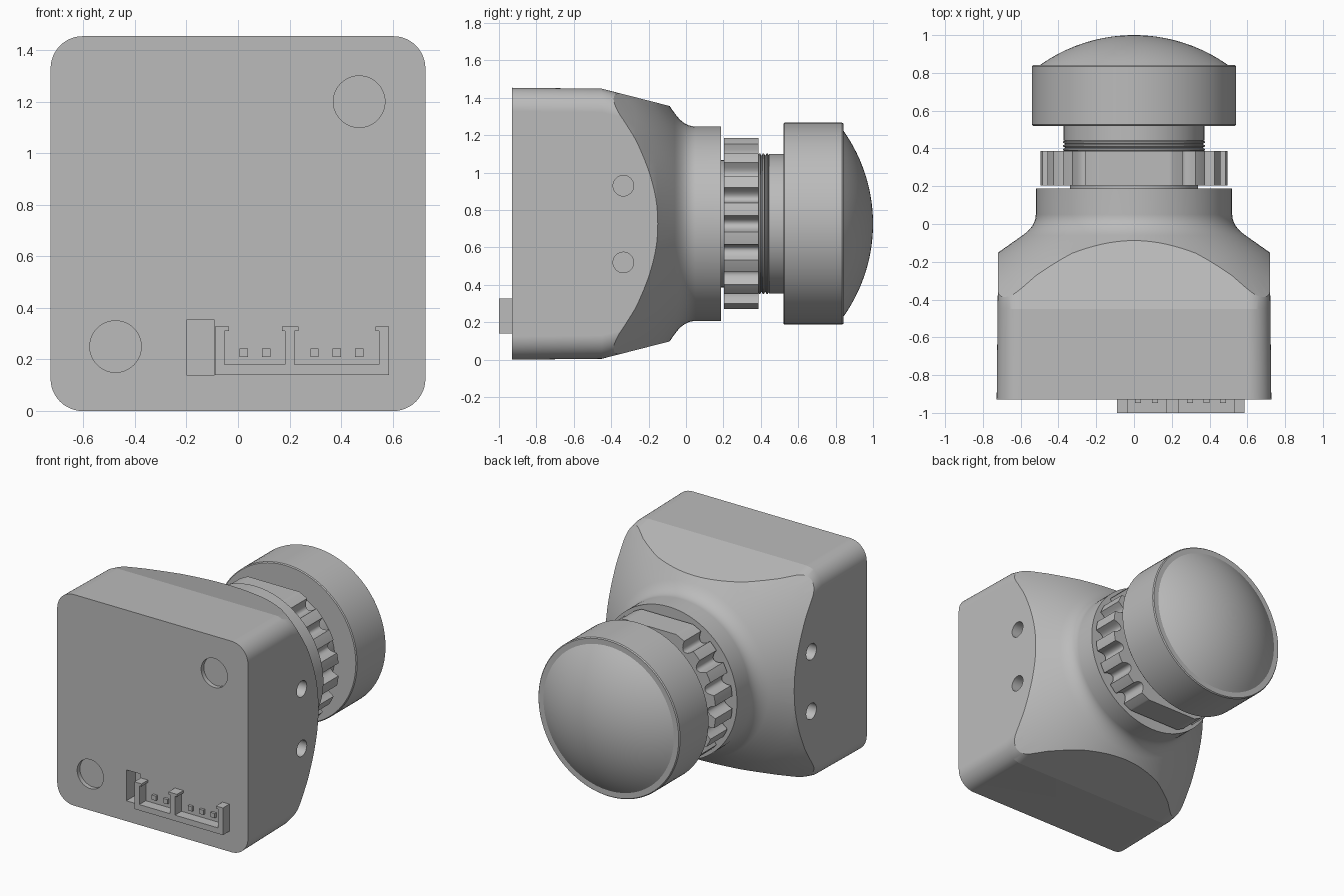
import bpy, bmesh, math
from mathutils import Vector

if "Cube" in bpy.data.objects:
    bpy.data.objects.remove(bpy.data.objects["Cube"])

AXIS = 0.727      # height of the lens axis
BACK = -0.93      # flat plate carrying the connector

grey = bpy.data.materials.new("plain grey")
grey.use_nodes = True
grey.diffuse_color = (0.5, 0.5, 0.5, 1)
grey.node_tree.nodes["Principled BSDF"].inputs["Base Color"].default_value = grey.diffuse_color


def loft(name, rings):
    """Skin closed rings of equal length and cap both ends."""
    bm = bmesh.new()
    loops = [[bm.verts.new(p) for p in ring] for ring in rings]
    for a, b in zip(loops, loops[1:]):
        for i in range(len(a)):
            j = (i + 1) % len(a)
            bm.faces.new((a[i], a[j], b[j], b[i]))
    bm.faces.new(loops[0])
    bm.faces.new(loops[-1])
    bmesh.ops.recalc_face_normals(bm, faces=bm.faces)
    mesh = bpy.data.meshes.new(name)
    bm.to_mesh(mesh)
    bm.free()
    mesh.materials.append(grey)
    obj = bpy.data.objects.new(name, mesh)
    bpy.context.collection.objects.link(obj)
    return obj


def ring(radius, y, x=0, z=AXIS, n=96):
    angles = [math.tau * i / n for i in range(n)]
    return [Vector((x + radius * math.cos(a), y, z + radius * math.sin(a))) for a in angles]


def lathe(name, profile):
    return loft(name, [ring(r, y) for y, r in profile])


def box(name, x0, x1, y0, y1, z0, z1):
    corners = [(x0, z0), (x1, z0), (x1, z1), (x0, z1)]
    return loft(name, [[(x, y, z) for x, z in corners] for y in (y0, y1)])


def rounded_rect(y, hx, hz, r=0.125, steps=12):
    pts = []
    for q, (sx, sz) in enumerate([(1, 1), (-1, 1), (-1, -1), (1, -1)]):
        for i in range(steps + 1):
            a = (q + i / steps) * math.pi / 2
            pts.append((sx * (hx - r) + r * math.cos(a), y,
                        AXIS + sz * (hz - r) + r * math.sin(a)))
    return pts


def activate(obj):
    bpy.ops.object.select_all(action='DESELECT')
    obj.select_set(True)
    bpy.context.view_layer.objects.active = obj


def boolean(target, tool, operation):
    activate(target)
    mod = target.modifiers.new("cut", 'BOOLEAN')
    mod.operation, mod.solver, mod.object = operation, 'EXACT', tool
    bpy.ops.object.modifier_apply(modifier=mod.name)
    bpy.data.objects.remove(tool)


def smooth(obj, degrees=30):
    activate(obj)
    bpy.ops.object.shade_smooth_by_angle(angle=math.radians(degrees))


# Housing: tapered rounded block trimmed by a turned shoulder and neck
housing = loft("housing", [rounded_rect(BACK, 0.727, 0.727),
                           rounded_rect(-0.45, 0.722, 0.722),
                           rounded_rect(0.3, 0.715, 0.53)])
shoulder = [(-1.1, 1.3), (-0.7, 1.22), (-0.4, 0.97), (-0.27, 0.85), (-0.155, 0.725)]
p0, p1, p2 = Vector((-0.06, 0.59)), Vector((-0.011, 0.52)), Vector((0.05, 0.52))
for i in range(11):
    t = i / 10
    shoulder.append(tuple(p0 * (1 - t) ** 2 + p1 * 2 * t * (1 - t) + p2 * t * t))
shoulder.append((0.187, 0.52))
boolean(housing, lathe("shoulder_trim", shoulder), 'INTERSECT')

# Shallow round recesses in the plate and a pocket beside the connector
for x, z in ((0.47, 1.2), (-0.475, 0.25)):
    cutter = loft("recess", [ring(0.1, y, x, z, 48) for y in (BACK - 0.1, BACK + 0.03)])
    boolean(housing, cutter, 'DIFFERENCE')
boolean(housing, box("pocket", -0.2, -0.091, BACK - 0.1, BACK + 0.1, 0.14, 0.353), 'DIFFERENCE')

# Mounting holes in both sides
for side in (-1, 1):
    for z in (0.93, 0.52):
        flat = ring(0.055, 0, -0.335, z, 32)
        cutter = loft("mount_hole", [[(side * x, p.x, p.z) for p in flat] for x in (0.52, 0.9)])
        boolean(housing, cutter, 'DIFFERENCE')
smooth(housing, 12)
weighted = housing.modifiers.new("even shading", 'WEIGHTED_NORMAL')
weighted.keep_sharp = True

# Connector: floor rail, three posts with lipped tops, and pins
FRONT, ROOT = -1.0, BACK + 0.01
box("connector_rail", -0.09, 0.585, FRONT, ROOT, 0.14, 0.18)
for x0, x1, lip0, lip1 in ((-0.09, -0.052, -0.09, -0.035),
                           (0.183, 0.22, 0.17, 0.235),
                           (0.547, 0.585, 0.533, 0.585)):
    box("connector_post", x0, x1, FRONT, ROOT, 0.18, 0.31)
    box("connector_lip", lip0, lip1, FRONT, ROOT, 0.31, 0.327)
for x in (0.022, 0.11, 0.297, 0.383, 0.47):
    box("connector_pin", x - 0.016, x + 0.016, BACK - 0.018, ROOT, 0.21, 0.242)

# Threaded lens stem
stem = [(0.15, 0.34), (0.3, 0.34), (0.3, 0.365)]
for y in (0.385, 0.405, 0.425):
    stem += [(y, 0.365), (y + 0.005, 0.376), (y + 0.012, 0.376), (y + 0.017, 0.365)]
stem += [(0.443, 0.373), (0.53, 0.373)]
smooth(lathe("lens_stem", stem))


# Locking ring: two flats, with scalloped grips on either side
def grip_radius(angle):
    r = min(0.497, 0.457 / max(abs(math.sin(angle)), 0.01))
    from_side = math.degrees(math.asin(math.sin(angle)))
    notch = round(from_side / 18)
    offset = abs(from_side - notch * 18) / 4.6
    if abs(notch) <= 3 and offset < 1:
        r -= 0.06 * math.sqrt(1 - offset ** 2)
    return r


grip = []
for i in range(360):
    a = math.tau * i / 360
    r = grip_radius(a)
    grip.append((r * math.cos(a), AXIS + r * math.sin(a)))
smooth(loft("locking_ring", [[(x, y, z) for x, z in grip] for y in (0.203, 0.387)]))

# Lens barrel and domed front glass
smooth(lathe("lens_barrel", [(0.52, 0.534), (0.526, 0.54), (0.835, 0.54), (0.842, 0.534)]))
R = 0.86
dome = [(0.83, 0.5)]
for i in range(17):
    r = max(0.5 * (1 - i / 16), 0.002)
    dome.append((1.0 - R + math.sqrt(R * R - r * r), r))
smooth(lathe("lens_dome", dome))
bpy.ops.object.select_all(action='DESELECT')
